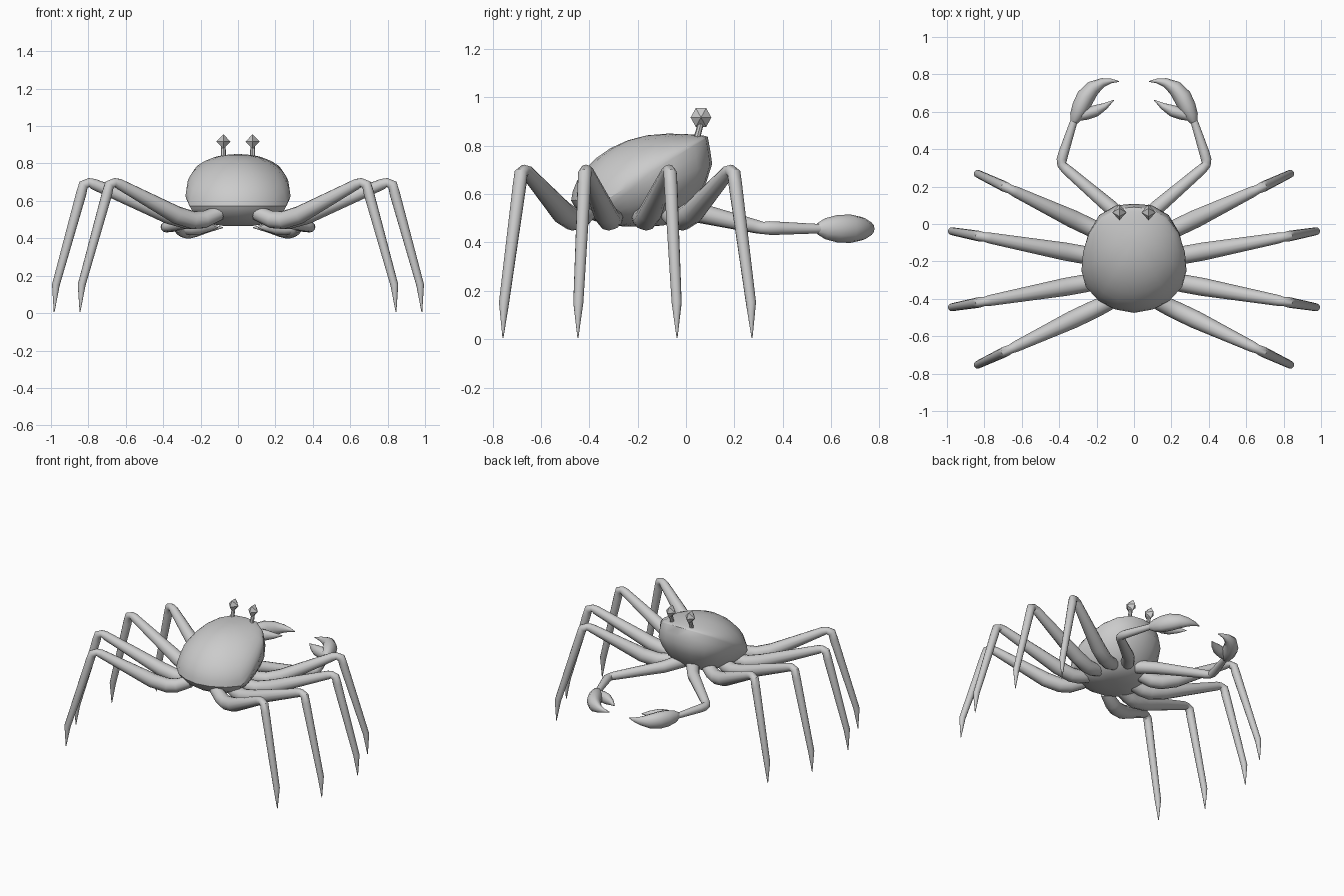
import bpy, bmesh, math
from mathutils import Vector

if "Cube" in bpy.data.objects:
    bpy.data.objects.remove(bpy.data.objects["Cube"])


def finish(name, bm, mirror=True, smooth=True, angle=40):
    bmesh.ops.recalc_face_normals(bm, faces=bm.faces[:])
    me = bpy.data.meshes.new(name)
    bm.to_mesh(me)
    bm.free()
    ob = bpy.data.objects.new(name, me)
    bpy.context.collection.objects.link(ob)
    if smooth:
        bpy.ops.object.select_all(action='DESELECT')
        ob.select_set(True)
        bpy.context.view_layer.objects.active = ob
        bpy.ops.object.shade_smooth_by_angle(angle=math.radians(angle))
    if mirror:
        m = ob.modifiers.new("mirror", 'MIRROR')
        m.use_mirror_merge = False
    return ob


def skin(bm, rings):
    for a, b in zip(rings, rings[1:]):
        n = len(a)
        for i in range(n):
            j = (i + 1) % n
            bm.faces.new((a[i], a[j], b[j], b[i]))


def tube(name, pts, normal, sides=12, flat=1.0):
    """Tapered limb through (x, y, z, radius) points; normal is the bend axis."""
    bm = bmesh.new()
    pos = [Vector(p[:3]) for p in pts]
    n = Vector(normal).normalized()
    rings = []
    for i, p in enumerate(pos):
        t = Vector()
        if i > 0:
            t += (p - pos[i - 1]).normalized()
        if i < len(pos) - 1:
            t += (pos[i + 1] - p).normalized()
        t.normalize()
        u = t.cross(n).normalized()
        v = u.cross(t).normalized()
        r = pts[i][3]
        rings.append([bm.verts.new(p + u * r * math.cos(a) + v * r * flat * math.sin(a))
                      for a in (2 * math.pi * k / sides for k in range(sides))])
    skin(bm, rings)
    bm.faces.new(rings[0])
    bm.faces.new(rings[-1])
    return finish(name, bm)


# Shell: tilted dome and belly sharing a bent rim
half = [(0, .09), (.09, .082), (.175, .035), (.24, -.05), (.272, -.15), (.281, -.25),
        (.258, -.335), (.19, -.41), (.1, -.457), (0, -.475)]
outline = half + [(-x, y) for x, y in half[-2:0:-1]]
rim = [Vector((x, y, .573 + .62 * max(0, y + .335))) for x, y in outline]


def body_ring(bm, centre, f, d, front=0):
    c = Vector(centre)
    out = []
    for r in rim:
        k = f + front * max(0, min(1, (r.y + .2) / .25))
        out.append(bm.verts.new((c.x + (r.x - c.x) * k, c.y + (r.y - c.y) * k,
                                 r.z + (c.z - r.z) * d)))
    return out


bm = bmesh.new()
top, low = (0, -.08, .85), (0, -.17, .465)
rings = [body_ring(bm, top, math.sin(t), math.cos(t) ** 1.15)
         for t in (math.radians(a) for a in (12, 24, 36, 48, 60, 70, 80))]
rings.append(body_ring(bm, top, 1, 0))
for f, d, front in [(.97, .15, .07), (.93, .3, .14), (.86, .5, .12),
                    (.74, .72, .08), (.55, .9, .03), (.3, .985, 0)]:
    rings.append(body_ring(bm, low, f, d, front))
skin(bm, rings)
for ring, c in ((rings[0], top), (rings[-1], low)):
    v = bm.verts.new(c)
    for i in range(len(ring)):
        bm.faces.new((ring[i], ring[(i + 1) % len(ring)], v))
finish("shell_body", bm, mirror=False, angle=35)

# Walking legs: elbow and tip in plan, the rest lies in that vertical plane
MID = -.242


def leg(name, elbow, tip, s):
    e, t = Vector(elbow), Vector(tip)
    d = (t - e).normalized()

    def at(x, z, r):
        p = e + d * ((x - e.x) / d.x)
        return (p.x, MID + s * (p.y - MID), z, r)
    k = t.x - .845
    pts = [at(.10, .535, .04), at(e.x - .06, .50, .046), at(e.x, .497, .048),
           at(.33 + k * .3, .525, .048), at(.635 + k, .69, .029), at(.66 + k, .698, .024),
           at(.688 + k, .685, .028), at(.70 + k, .64, .028),
           at(t.x - .009, .15, .021), at(t.x, .005, .002)]
    tube(name, pts, (-d.y * s, d.x, 0))


for s, outer, inner in ((1, "rear_leg_a", "middle_leg_a"), (-1, "front_leg_b", "middle_leg_b")):
    leg(outer, (.24, -.015), (.845, .273), s)
    leg(inner, (.27, -.165), (.983, -.037), s)

# Claw arms
UP = (0, 0, 1)
tube("claw_arm", [(.04, -.02, .54, .045), (.12, .085, .515, .04), (.365, .295, .465, .028),
                  (.386, .318, .46, .025), (.386, .345, .46, .028),
                  (.375, .385, .459, .027), (.318, .56, .457, .019)], UP)

# Pincers: large outer finger and small inner thumb
tube("claw_finger", [(.32, .545, .457, .02), (.308, .575, .457, .036), (.285, .625, .457, .047),
                     (.258, .68, .457, .049), (.218, .728, .457, .04),
                     (.165, .757, .457, .024), (.12, .765, .457, .012),
                     (.08, .762, .457, .002)], UP, flat=1.2)
tube("claw_thumb", [(.30, .575, .457, .025), (.255, .59, .457, .033), (.205, .605, .457, .031),
                    (.155, .63, .457, .018), (.108, .662, .457, .002)], UP, flat=1.2)

# Eye stalks and faceted eyes
tube("eye_stalk", [(.078, .042, .82, .014), (.078, .062, .895, .012)], (1, 0, 0), sides=8)
bm = bmesh.new()
c = Vector((.078, .062, .917))
hexa = [bm.verts.new(c + Vector((0, .043 * math.cos(a), .045 * math.sin(a))))
        for a in (k * math.pi / 3 for k in range(6))]
for dx in (-.038, .038):
    v = bm.verts.new(c + Vector((dx, 0, 0)))
    for i in range(6):
        bm.faces.new((hexa[i], hexa[(i + 1) % 6], v))
finish("eye", bm, smooth=False)
